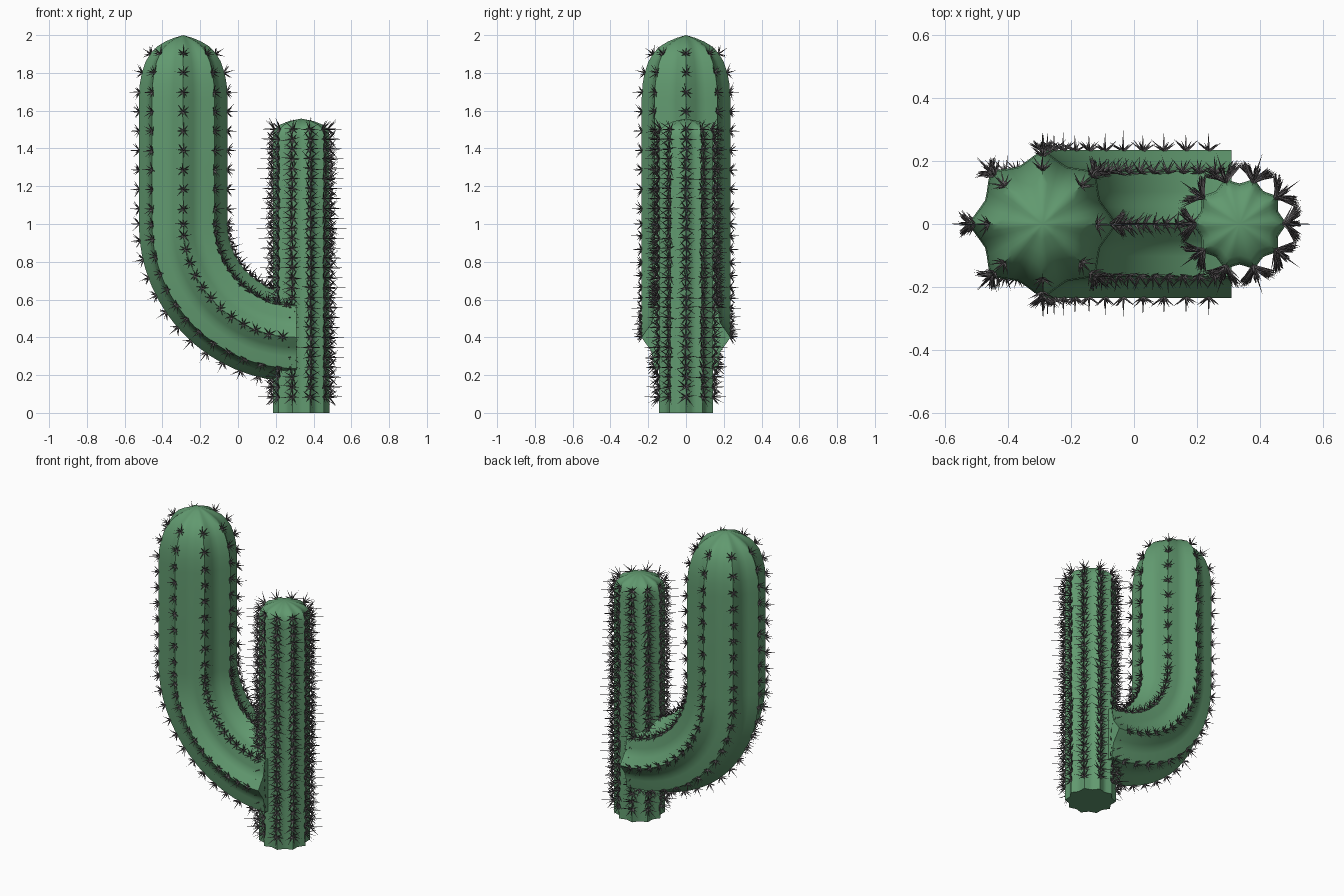
import bpy, bmesh, random
from math import sin, cos, pi, radians
from mathutils import Vector

if "Cube" in bpy.data.objects:
    bpy.data.objects.remove(bpy.data.objects["Cube"])

random.seed(4)
Y = Vector((0, 1, 0))


def material(name, color):
    m = bpy.data.materials.new(name)
    m.diffuse_color = (*color, 1)
    m.use_nodes = True
    m.node_tree.nodes["Principled BSDF"].inputs["Base Color"].default_value = m.diffuse_color
    return m


GREEN = material("cactus_green", (0.12, 0.32, 0.16))
GREY = material("spine_grey", (0.12, 0.11, 0.115))


def finish(name, bm, mat, smooth):
    bmesh.ops.recalc_face_normals(bm, faces=bm.faces)
    me = bpy.data.meshes.new(name)
    bm.to_mesh(me)
    bm.free()
    ob = bpy.data.objects.new(name, me)
    bpy.context.collection.objects.link(ob)
    me.materials.append(mat)
    if smooth:
        bpy.context.view_layer.objects.active = ob
        ob.select_set(True)
        bpy.ops.object.shade_smooth_by_angle(angle=radians(40))
        ob.select_set(False)
    return ob


def ribbed_stem(name, stations, tip, ribs, valley):
    """Loft a star section along stations of (centre, side axis, radius)."""
    bm = bmesh.new()
    sub = 6
    n = ribs * sub
    rings = []
    for c, u, r in stations:
        ring = []
        for k in range(n):
            f = abs(2 * (k % sub) / sub - 1)          # 1 on a ridge, 0 in a valley
            rr = r * (valley + (1 - valley) * f ** 1.5)
            a = 2 * pi * k / n
            ring.append(bm.verts.new(c + (u * cos(a) + Y * sin(a)) * rr))
        rings.append(ring)
    for a, b in zip(rings, rings[1:]):
        for k in range(n):
            bm.faces.new((a[k], a[(k + 1) % n], b[(k + 1) % n], b[k]))
    top = bm.verts.new(tip)
    for k in range(n):
        bm.faces.new((rings[-1][k], rings[-1][(k + 1) % n], top))
    bm.faces.new(rings[0])
    return finish(name, bm, GREEN, True)


def spine(bm, base, d, length, width):
    """One thin three-sided needle."""
    a = d.orthogonal().normalized()
    b = d.cross(a)
    ring = [bm.verts.new(base + (a * cos(t) + b * sin(t)) * width)
            for t in (0, 2 * pi / 3, 4 * pi / 3)]
    end = bm.verts.new(base + d * length)
    for i in range(3):
        bm.faces.new((ring[i], ring[(i + 1) % 3], end))


def spine_clusters(name, rings, ribs, length, phase):
    """rings: (centre, side axis, axis direction, radius, outward tilt)."""
    bm = bmesh.new()
    for c, u, t, r, tilt in rings:
        for k in range(ribs):
            a = 2 * pi * (k + phase) / ribs
            out = u * cos(a) + Y * sin(a)
            nrm = out * cos(tilt) + t * sin(tilt)
            side = nrm.cross(t).normalized()
            up = side.cross(nrm)
            base = c + out * (r - 0.004)
            spine(bm, base, nrm, length * random.uniform(0.9, 1.1), 0.005)
            for j in range(8):
                b = 2 * pi * j / 8 + random.uniform(-0.2, 0.2)
                lean = radians(random.uniform(45, 65))
                d = nrm * cos(lean) + (side * cos(b) + up * sin(b)) * sin(lean)
                spine(bm, base, d, length * random.uniform(0.65, 0.95), 0.005)
    return finish(name, bm, GREY, False)


X, Z = Vector((1, 0, 0)), Vector((0, 0, 1))

# straight column, ten ribs
CX = 0.335
prof = [(0, .15), (.5, .15), (1.0, .15), (1.46, .15), (1.50, .143), (1.525, .115), (1.545, .065)]
ribbed_stem("column", [(Vector((CX, 0, z)), X, r) for z, r in prof],
            Vector((CX, 0, 1.558)), 10, 0.86)
col_rings = [(Vector((CX, 0, 0.085 + i * 0.0525)), X, Z, 0.15 if i < 27 else 0.143, 0)
             for i in range(28)]
spine_clusters("column_spines", col_rings, 10, 0.085, 0.5 - 0.5)


# bent arm, eight ribs: quarter bend, then upright with a domed top
AX, END, RAD, ZB = -0.29, 0.31, 0.60, 1.0


def bend(p):
    out = Vector((-sin(p), 0, -cos(p)))
    return Vector((END, 0, ZB)) + out * RAD, out, Vector((-cos(p), 0, sin(p)))


stations = []
for i in range(17):
    c, u, t = bend(pi / 2 * i / 16)
    stations.append((c, u, 0.235))
dome = [(1.3, .235), (1.66, .235), (1.74, .230), (1.80, .219), (1.86, .199),
        (1.905, .172), (1.94, .138), (1.966, .095), (1.985, .05)]
stations += [(Vector((AX, 0, z)), -X, r) for z, r in dome]
ribbed_stem("arm", stations, Vector((AX, 0, 2.0)), 8, 0.84)

arm_rings = []
for i in range(1, 14):
    c, u, t = bend(radians(min(7 * i, 90)))
    arm_rings.append((c, u, t, 0.235, 0))
for i in range(7):
    z = 1.08 + i * 0.103
    arm_rings.append((Vector((AX, 0, z)), -X, Z, 0.235 if i < 6 else 0.232, 0))
arm_rings += [(Vector((AX, 0, 1.80)), -X, Z, 0.219, 0.25),
              (Vector((AX, 0, 1.90)), -X, Z, 0.175, 0.6)]
spine_clusters("arm_spines", arm_rings, 8, 0.062, 0)
